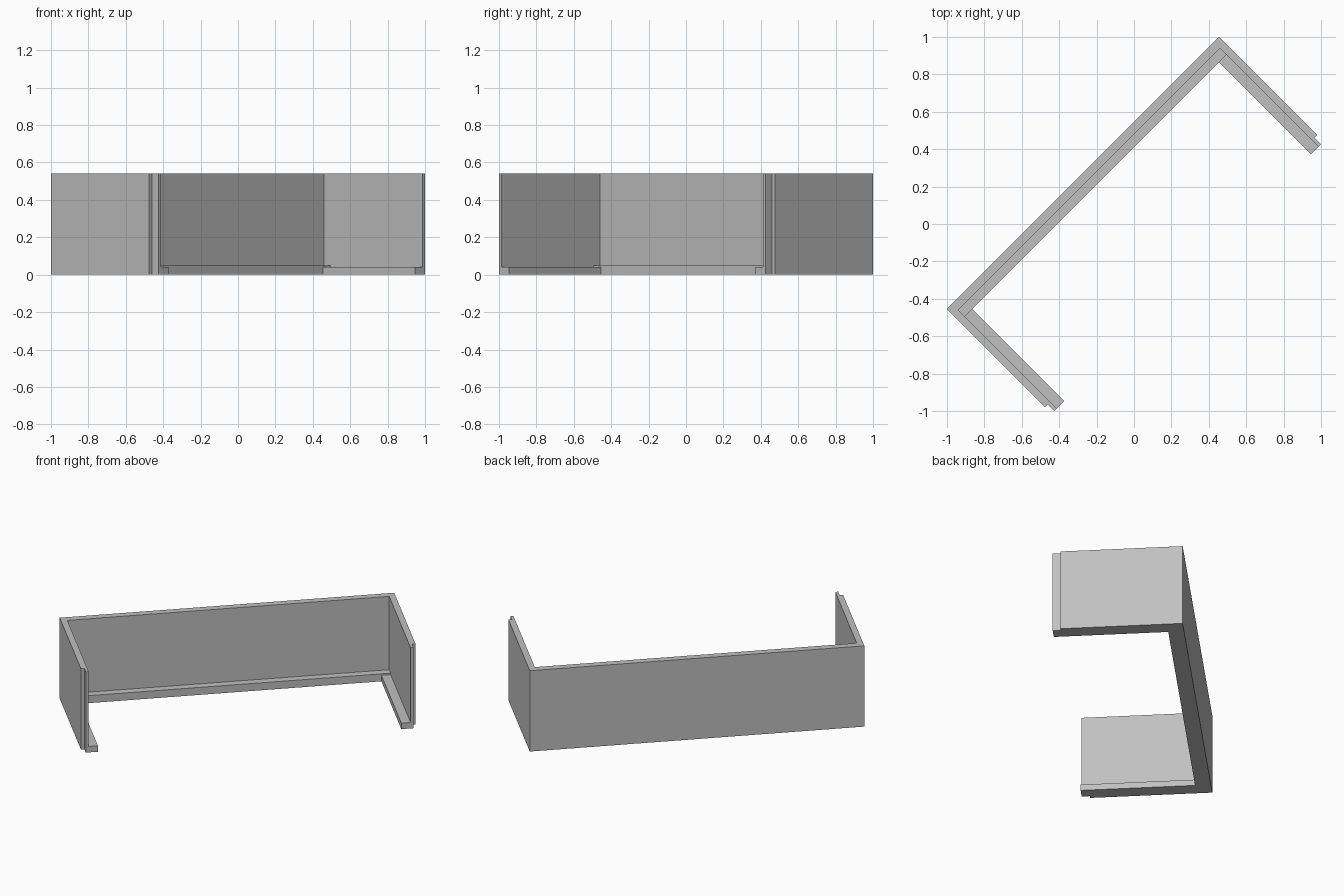
import bpy, bmesh, math
from mathutils import Matrix

if "Cube" in bpy.data.objects:
    bpy.data.objects.remove(bpy.data.objects["Cube"])

# Local plan frame: u runs along the long wall, v runs toward the open side
TURN = Matrix.Rotation(math.radians(45), 4, 'Z') @ Matrix.Scale(-1, 4, (0, 1, 0))
H = 0.54                                    # wall height
U0, U1, U2, U3 = 1.029, 1.008, 0.99, 0.933  # outer face, lip step, inner face, ledge edge
V0, V1, V2 = -0.386, -0.34, -0.29           # long wall outer, inner, ledge edge
V_STEP, V_END = 0.357, 0.406                # arm ends: outer layer, inner lip

grey = bpy.data.materials.new("light_grey")
grey.diffuse_color = (0.53, 0.53, 0.53, 1)
grey.use_nodes = True
grey.node_tree.nodes["Principled BSDF"].inputs["Base Color"].default_value = grey.diffuse_color


def prism(name, points, offset, helper=False):
    """Solid swept from a closed outline of 3D points along an offset."""
    bm = bmesh.new()
    face = bm.faces.new([bm.verts.new(p) for p in points])
    new = bmesh.ops.extrude_face_region(bm, geom=[face])["geom"]
    bmesh.ops.translate(bm, vec=offset,
                        verts=[g for g in new if isinstance(g, bmesh.types.BMVert)])
    bm.transform(TURN)
    bmesh.ops.recalc_face_normals(bm, faces=bm.faces)
    mesh = bpy.data.meshes.new(name)
    bm.to_mesh(mesh)
    bm.free()
    mesh.materials.append(grey)
    ob = bpy.data.objects.new(name, mesh)
    bpy.context.collection.objects.link(ob)
    if helper:
        ob.hide_render = True
        ob.display_type = 'WIRE'
    return ob


def combine(target, helper, operation):
    mod = target.modifiers.new(helper.name, 'BOOLEAN')
    mod.operation, mod.object, mod.solver = operation, helper, 'EXACT'


def box(name, u, v, height):
    pts = [(u[0], v[0], 0), (u[1], v[0], 0), (u[1], v[1], 0), (u[0], v[1], 0)]
    return prism(name, pts, (0, 0, height), True)


def slot(name, centre, low, high, along_u):
    """Upright slot with round ends; returns its cutter."""
    r, n = 0.0175, 10
    pts = []
    for mid, start in ((high - r, 0), (low + r, math.pi)):
        for i in range(n + 1):
            a = start + math.pi * i / n
            pts.append((r * math.cos(a), mid + r * math.sin(a)))
    if along_u:   # slot through the long wall
        return prism(name, [(centre + s, V0 - 0.05, z) for s, z in pts], (0, 0.15, 0), True)
    side = 1 if "right" in name else -1   # slot through an arm
    return prism(name, [(side * (U2 - 0.05), centre + s, z) for s, z in pts],
                 (side * 0.15, 0, 0), True)


# U-shaped wall with a thin lip at the end of each arm
half = [(U0, V0), (U0, V_STEP), (U1, V_STEP), (U1, V_END), (U2, V_END), (U2, V1)]
outline = half + [(-u, v) for u, v in reversed(half)]
wall = prism("wall_frame", [(u, v, 0) for u, v in outline], (0, 0, H))

# Ledges along the inside of the bottom edge
IN = 0.01   # overlap into the wall
combine(wall, box("back_ledge", (-U2 - IN, U2 + IN), (V1 - IN, V2), 0.05), 'UNION')
for side, label in ((1, "right"), (-1, "left")):
    combine(wall, box(label + "_ledge", (side * U3, side * (U2 + IN)),
                      (V2 - IN, V_END), 0.04), 'UNION')

# Slots: two in the long wall, one in each arm
for side, label in ((1, "right"), (-1, "left")):
    combine(wall, slot(label + "_back_slot", side * 0.41, 0.16, 0.435, True), 'DIFFERENCE')
    combine(wall, slot(label + "_arm_slot", 0.238, 0.16, 0.39, False), 'DIFFERENCE')
